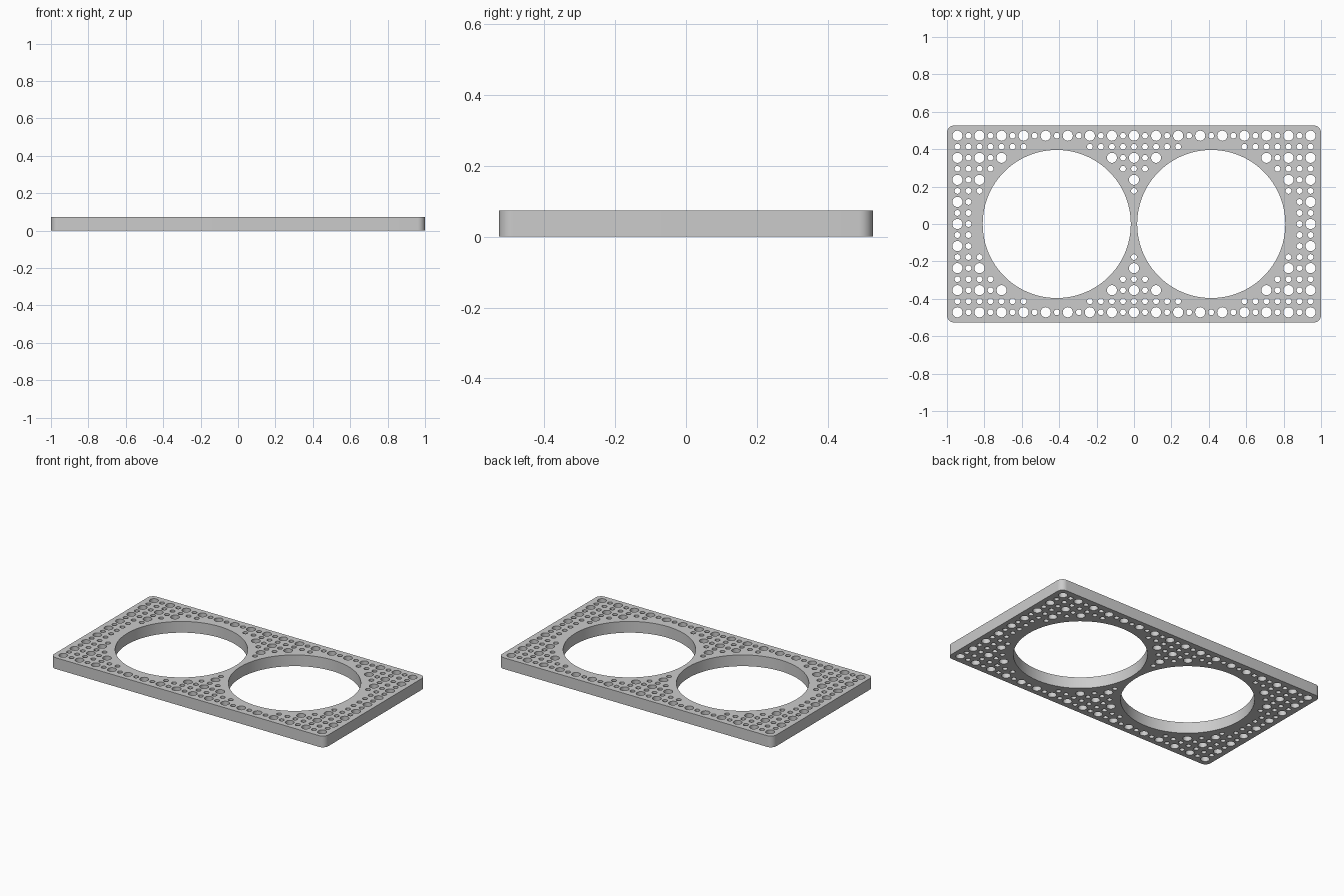
import bpy
import bmesh
from math import cos, sin, pi, hypot

if "Cube" in bpy.data.objects:
    bpy.data.objects.remove(bpy.data.objects["Cube"])

HALF_X, HALF_Y, THICK, CORNER = 1.0, 0.527, 0.074, 0.04
PITCH = 0.059               # half the spacing of the large holes
BIG_X, BIG_R = 7, 0.396     # large opening centre, in pitches, and radius
LARGE_R, SMALL_R = 0.027, 0.0155

grey = bpy.data.materials.new("plain grey")
grey.use_nodes = True
colour = (0.6, 0.6, 0.6, 1)
grey.diffuse_color = colour
grey.node_tree.nodes["Principled BSDF"].inputs["Base Color"].default_value = colour


def arc(cx, cy, r, start, sweep, count):
    return [(cx + r * cos(start + sweep * k / count),
             cy + r * sin(start + sweep * k / count)) for k in range(count + 1)]


curve = bpy.data.curves.new("plate_profile", "CURVE")
curve.dimensions = "2D"
curve.fill_mode = "BOTH"
curve.extrude = THICK / 2


def add_loop(points):
    spline = curve.splines.new("POLY")
    spline.points.add(len(points) - 1)
    for p, (x, y) in zip(spline.points, points):
        p.co = (x, y, 0, 1)
    spline.use_cyclic_u = True


def add_hole(x, y, r, sides):
    add_loop(arc(x, y, r, 0, 2 * pi, sides)[:-1])


# Rounded rectangle outline
outline = []
for k, (sx, sy) in enumerate([(1, 1), (-1, 1), (-1, -1), (1, -1)]):
    outline += arc(sx * (HALF_X - CORNER), sy * (HALF_Y - CORNER), CORNER, k * pi / 2, pi / 2, 10)
add_loop(outline)

# Two large round openings
for side in (-1, 1):
    add_hole(side * BIG_X * PITCH, 0, BIG_R, 96)

# Grid of holes wherever there is room around the openings
for i in range(-16, 17):
    for j in range(-8, 9):
        if hypot(abs(i) - BIG_X, j) > 7.5:
            large = i % 2 == 0 and j % 2 == 0
            add_hole(i * PITCH, j * PITCH, LARGE_R if large else SMALL_R, 32 if large else 24)

# Turn the filled profile into a welded solid plate
source = bpy.data.objects.new("plate_profile", curve)
bpy.context.collection.objects.link(source)
bpy.context.view_layer.update()
graph = bpy.context.evaluated_depsgraph_get()
mesh = bpy.data.meshes.new_from_object(source.evaluated_get(graph))
bpy.data.objects.remove(source)

bm = bmesh.new()
bm.from_mesh(mesh)
bmesh.ops.remove_doubles(bm, verts=bm.verts, dist=0.0001)
bmesh.ops.translate(bm, verts=bm.verts, vec=(0, 0, THICK / 2))
bmesh.ops.recalc_face_normals(bm, faces=bm.faces)
bm.to_mesh(mesh)
bm.free()

mesh.materials.clear()
mesh.materials.append(grey)
plate = bpy.data.objects.new("perforated_plate", mesh)
bpy.context.collection.objects.link(plate)
bpy.context.view_layer.objects.active = plate
plate.select_set(True)
bpy.ops.object.shade_smooth_by_angle()
